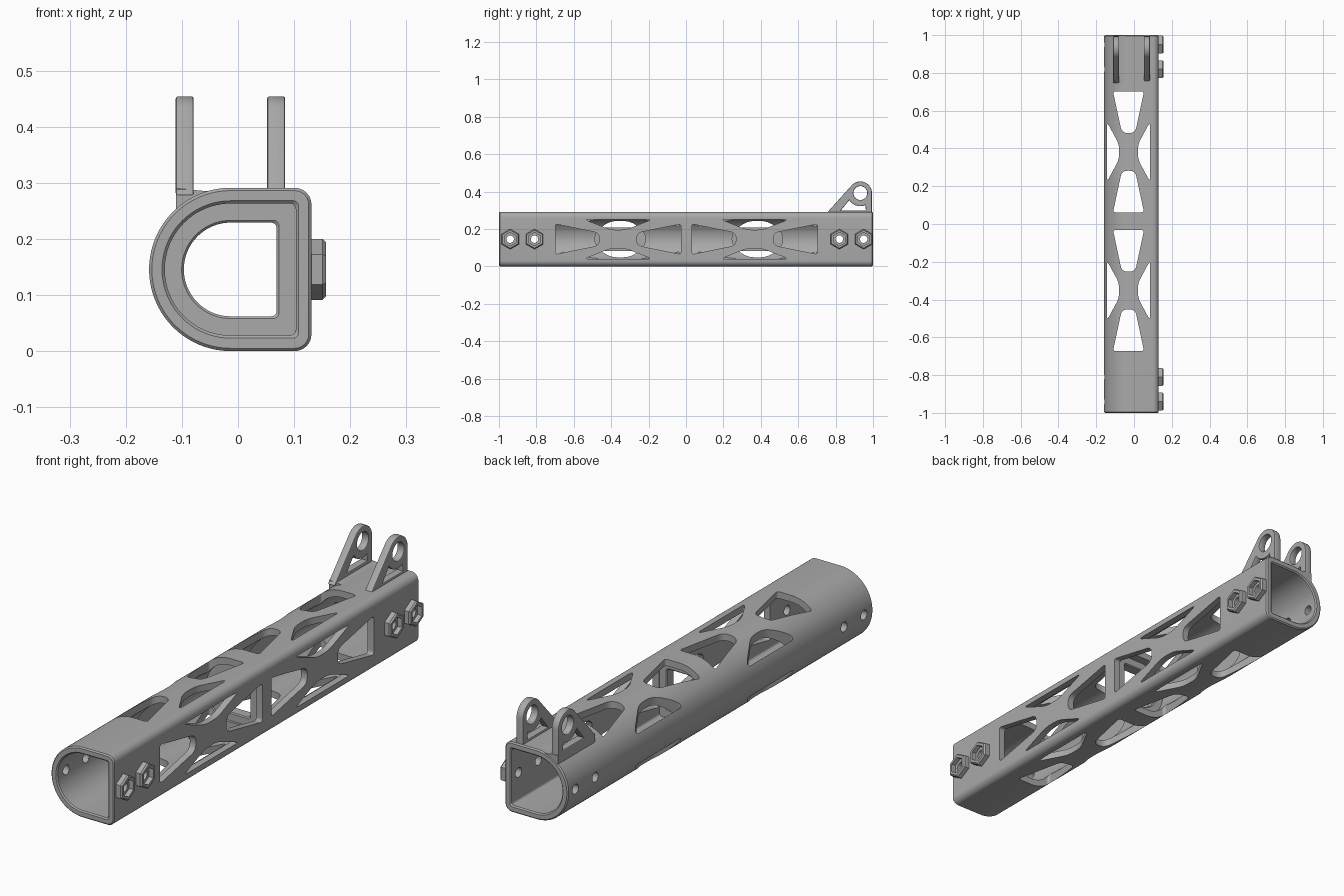
import bpy, bmesh
from math import sin, cos, pi, radians
from mathutils import Vector

cube = bpy.data.objects.get("Cube")
if cube:
    bpy.data.objects.remove(cube, do_unlink=True)

grey = bpy.data.materials.new("plain_grey")
grey.use_nodes = True
grey.diffuse_color = (0.4, 0.4, 0.4, 1)
grey.node_tree.nodes["Principled BSDF"].inputs["Base Color"].default_value = (0.4, 0.4, 0.4, 1)

CX, CZ, R, FLAT = -0.013, 0.1455, 0.1455, 0.131   # round side centre, radius, flat side


def finish(name, bm):
    bmesh.ops.recalc_face_normals(bm, faces=bm.faces)
    mesh = bpy.data.meshes.new(name)
    bm.to_mesh(mesh)
    bm.free()
    obj = bpy.data.objects.new(name, mesh)
    bpy.context.collection.objects.link(obj)
    mesh.materials.append(grey)
    return obj


def activate(obj):
    bpy.ops.object.select_all(action='DESELECT')
    obj.select_set(True)
    bpy.context.view_layer.objects.active = obj


def smooth(obj):
    activate(obj)
    bpy.ops.object.shade_smooth_by_angle(angle=radians(32))


def loft(name, rings):
    """Closed skin through rings of equal size; the last ring joins the first."""
    bm = bmesh.new()
    loops = [[bm.verts.new(p) for p in ring] for ring in rings]
    for k, a in enumerate(loops):
        b = loops[(k + 1) % len(loops)]
        for i in range(len(a)):
            j = (i + 1) % len(a)
            bm.faces.new((a[i], a[j], b[j], b[i]))
    return finish(name, bm)


def prism(bm, outline, place, lo, hi):
    """Extrude a 2D outline; place(u, v, w) maps it into the model."""
    a = [bm.verts.new(place(u, v, lo)) for u, v in outline]
    b = [bm.verts.new(place(u, v, hi)) for u, v in outline]
    bm.faces.new(a)
    bm.faces.new(b)
    for i in range(len(a)):
        j = (i + 1) % len(a)
        bm.faces.new((a[i], a[j], b[j], b[i]))


def arc(cx, cy, r, start, end, n):
    angles = [radians(start + (end - start) * i / n) for i in range(n + 1)]
    return [(cx + r * cos(t), cy + r * sin(t)) for t in angles]


def rounded(points, n=6):
    """Round each corner (u, v, setback) of a polygon."""
    out = []
    for i, (u, v, s) in enumerate(points):
        c = Vector((u, v))
        p = Vector(points[i - 1][:2])
        q = Vector(points[(i + 1) % len(points)][:2])
        a, b = c + (p - c).normalized() * s, c + (q - c).normalized() * s
        for k in range(n + 1):
            t = k / n
            out.append(tuple(a * (1 - t) ** 2 + c * 2 * t * (1 - t) + b * t * t))
    return out


# D-shaped tube: outer skin, socket bores and a stop rib halfway along
def d_ring(y, inset):
    c = max(0.03 - inset, 0.01)
    x, top, low = FLAT - inset - c, CZ + R - inset - c, CZ - R + inset + c
    pts = arc(CX, CZ, R - inset, 90, 270, 40)
    pts += arc(x, low, c, -90, 0, 6) + arc(x, top, c, 0, 90, 6)
    return [(px, y, pz) for px, pz in pts]


stations = [(-1, 0.005), (-0.995, 0), (0.995, 0), (1, 0.005), (1, 0.023), (0.995, 0.028),
            (0.026, 0.028), (0.026, 0.058), (0.022, 0.062),
            (-0.018, 0.062), (-0.022, 0.058), (-0.022, 0.028), (-0.995, 0.028), (-1, 0.023)]
tube = loft("tube_body", [d_ring(y, s) for y, s in stations])


# Crossed-brace window pattern: two end wedges and two side windows
def brace_windows(bm, place, centre, mid, half, base, neck, side, span, lo, hi):
    wedge_start = 0.1
    for s in (-1, 1):
        wedge = [(mid - base, centre + s * half, 0.015), (mid + base, centre + s * half, 0.015),
                 (mid + neck, centre + s * wedge_start, 0.03),
                 (mid - neck, centre + s * wedge_start, 0.03)]
        prism(bm, rounded(wedge), place, lo, hi)
        window = [(mid + s * side, centre - span, 0.028), (mid + s * side, centre + span, 0.028),
                  (mid + s * 0.05, centre + 0.04, 0.03), (mid + s * 0.05, centre - 0.04, 0.03)]
        prism(bm, rounded(window), place, lo, hi)


cut_down, cut_side, cut_bolt = bmesh.new(), bmesh.new(), bmesh.new()
for centre in (-0.352, 0.382):
    brace_windows(cut_down, lambda u, v, w: (u, v, w), centre, -0.029, 0.32,
                  0.082, 0.035, 0.115, 0.16, -0.1, 0.4)
for centre in (-0.363, 0.367):
    brace_windows(cut_side, lambda u, v, w: (w, v, u), centre, CZ, 0.336,
                  0.081, 0.033, 0.106, 0.182, 0.06, 0.2)
BOLTS = (-0.94, -0.81, 0.82, 0.95)
for y in BOLTS:
    prism(cut_bolt, arc(y, CZ, 0.02, 0, 345, 23), lambda u, v, w: (w, u, v), -0.3, 0.3)

for name, bm in (("down_cutter", cut_down), ("side_cutter", cut_side), ("bolt_cutter", cut_bolt)):
    cutter = finish(name, bm)
    cutter.hide_render = True
    mod = tube.modifiers.new(name, 'BOOLEAN')
    mod.operation, mod.solver, mod.object = 'DIFFERENCE', 'EXACT', cutter
    activate(tube)
    bpy.ops.object.modifier_apply(modifier=name)
    bpy.data.objects.remove(cutter, do_unlink=True)
smooth(tube)


# Hexagonal nut pockets on the flat side
def nut_ring(x, y, r, hexagonal):
    pts = []
    for i in range(24):
        t = i * pi / 12
        k = cos(pi / 6) / cos((t % (pi / 3)) - pi / 6) if hexagonal else 1
        pts.append((x, y + r * k * sin(t), CZ + r * k * cos(t)))
    return pts


for i, y in enumerate(BOLTS):
    rings = [(0.122, 0.054, True), (0.151, 0.054, True), (0.157, 0.048, True), (0.157, 0.036, True),
             (0.137, 0.036, True), (0.137, 0.02, False), (0.122, 0.02, False)]
    smooth(loft(f"nut_pocket_{i + 1}", [nut_ring(x, y, r, h) for x, r, h in rings]))

# Square shoulder that carries the lug above the round side
shoulder = bmesh.new()
outline = [(-0.11, CZ + R - 0.001)] + arc(CX, CZ, R - 0.01, 136, 90, 12)
prism(shoulder, outline, lambda u, v, w: (u, w, v), 0.755, 0.997)
finish("lug_shoulder", shoulder)

# Pair of pivot lugs with a pin hole and a lightening cutout
EYE = (0.932, 0.392)
lug_outlines = [
    [(0.755, 0.282)] + arc(*EYE, 0.058, 138, 0, 20) + [(0.99, 0.282)],
    arc(*EYE, 0.041, 0, 350, 35),
    [(0.82, 0.296)] + arc(*EYE, 0.066, 208, 298, 12) + [(0.966, 0.296)],
]
for name, x in (("right_lug", -0.095), ("left_lug", 0.068)):
    curve = bpy.data.curves.new(name, 'CURVE')
    curve.dimensions, curve.fill_mode = '2D', 'BOTH'
    curve.extrude, curve.bevel_depth, curve.bevel_resolution = 0.012, 0.004, 1
    for pts in lug_outlines:
        spline = curve.splines.new('POLY')
        spline.points.add(len(pts) - 1)
        for p, (u, v) in zip(spline.points, pts):
            p.co = (u, v, 0, 1)
        spline.use_cyclic_u = True
    lug = bpy.data.objects.new(name, curve)
    bpy.context.collection.objects.link(lug)
    lug.location, lug.rotation_euler = (x, 0, 0), (pi / 2, 0, pi / 2)
    curve.materials.append(grey)
    activate(lug)
    bpy.ops.object.convert(target='MESH')
    smooth(bpy.context.view_layer.objects.active)
